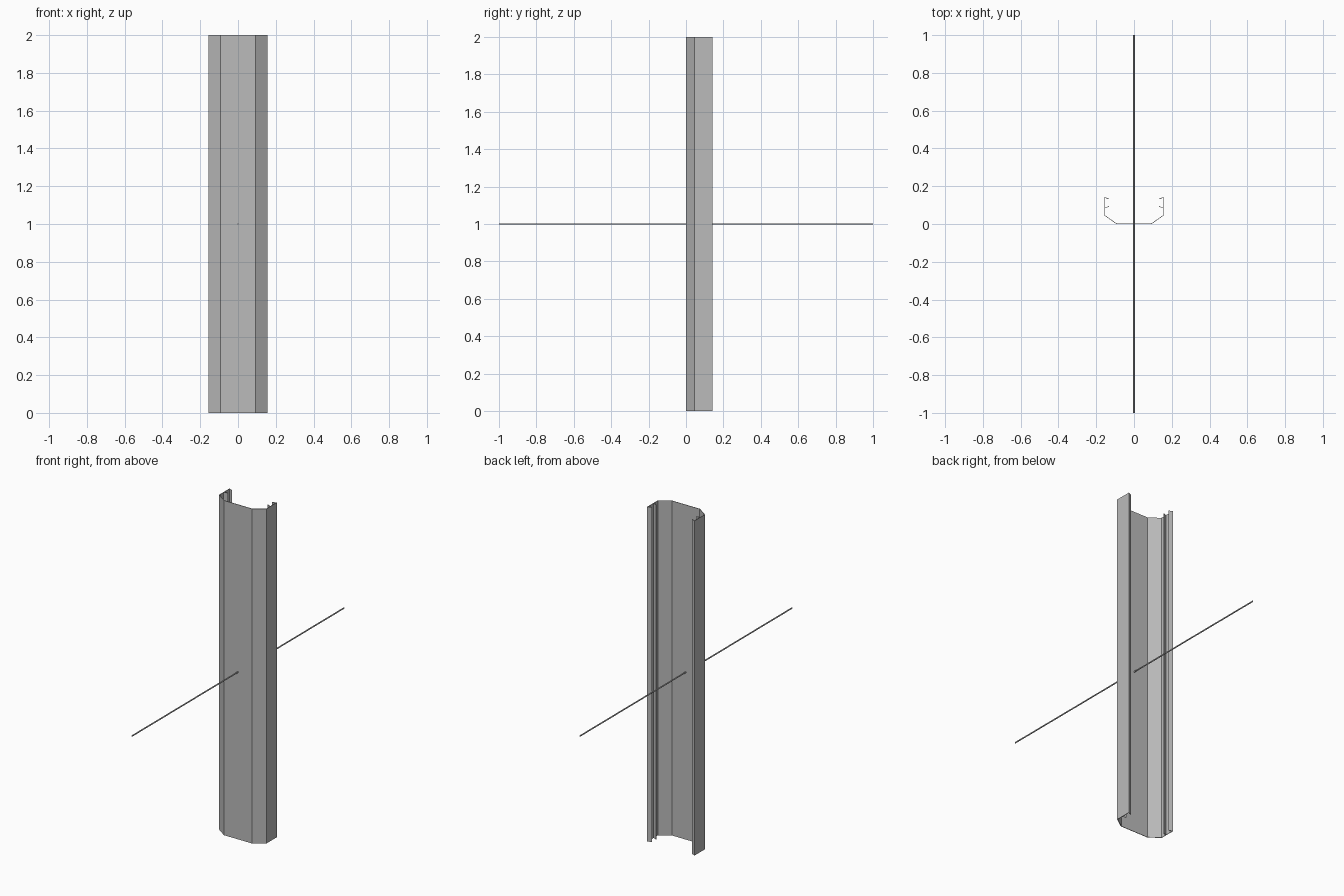
import bpy
import math

HEIGHT = 2.0
WALL = 0.003

cube = bpy.data.objects.get("Cube")
if cube:
    bpy.data.objects.remove(cube, do_unlink=True)

# Bare metal
grey = bpy.data.materials.new("metal_grey")
grey.use_nodes = True
colour = (0.5, 0.5, 0.5, 1)
grey.diffuse_color = colour
grey.node_tree.nodes["Principled BSDF"].inputs["Base Color"].default_value = colour


def folded_sheet(name, path, offset):
    """Raise a plan path to full height and thicken it."""
    n = len(path)
    verts = [(x, y, z) for z in (0, HEIGHT) for x, y in path]
    faces = [(i, i + 1, n + i + 1, n + i) for i in range(n - 1)]
    mesh = bpy.data.meshes.new(name)
    mesh.from_pydata(verts, [], faces)
    mesh.materials.append(grey)
    obj = bpy.data.objects.new(name, mesh)
    bpy.context.collection.objects.link(obj)
    mod = obj.modifiers.new("thickness", "SOLIDIFY")
    mod.thickness = WALL
    mod.offset = offset
    mod.use_even_offset = True
    return obj


# Channel: flat front, angled corners, side walls and turned-in rear edges
half = [(0.093, 0), (0.157, 0.045), (0.157, 0.143), (0.132, 0.134)]
channel = [(-x, y) for x, y in reversed(half)] + half
folded_sheet("channel_panel", channel, -1)

# Inner lips that form a groove along each side wall
for side, label in ((1, "left"), (-1, "right")):
    lip = [(side * 0.155, 0.085), (side * 0.132, 0.093)]
    folded_sheet(label + "_inner_lip", lip, 0)

# Thin rod through the middle of the panel
bpy.ops.mesh.primitive_cylinder_add(
    vertices=12, radius=0.004, depth=2, location=(0, 0, HEIGHT / 2),
    rotation=(math.pi / 2, 0, 0))
rod = bpy.context.object
rod.name = "cross_rod"
rod.data.materials.append(grey)
bpy.ops.object.shade_smooth_by_angle()
